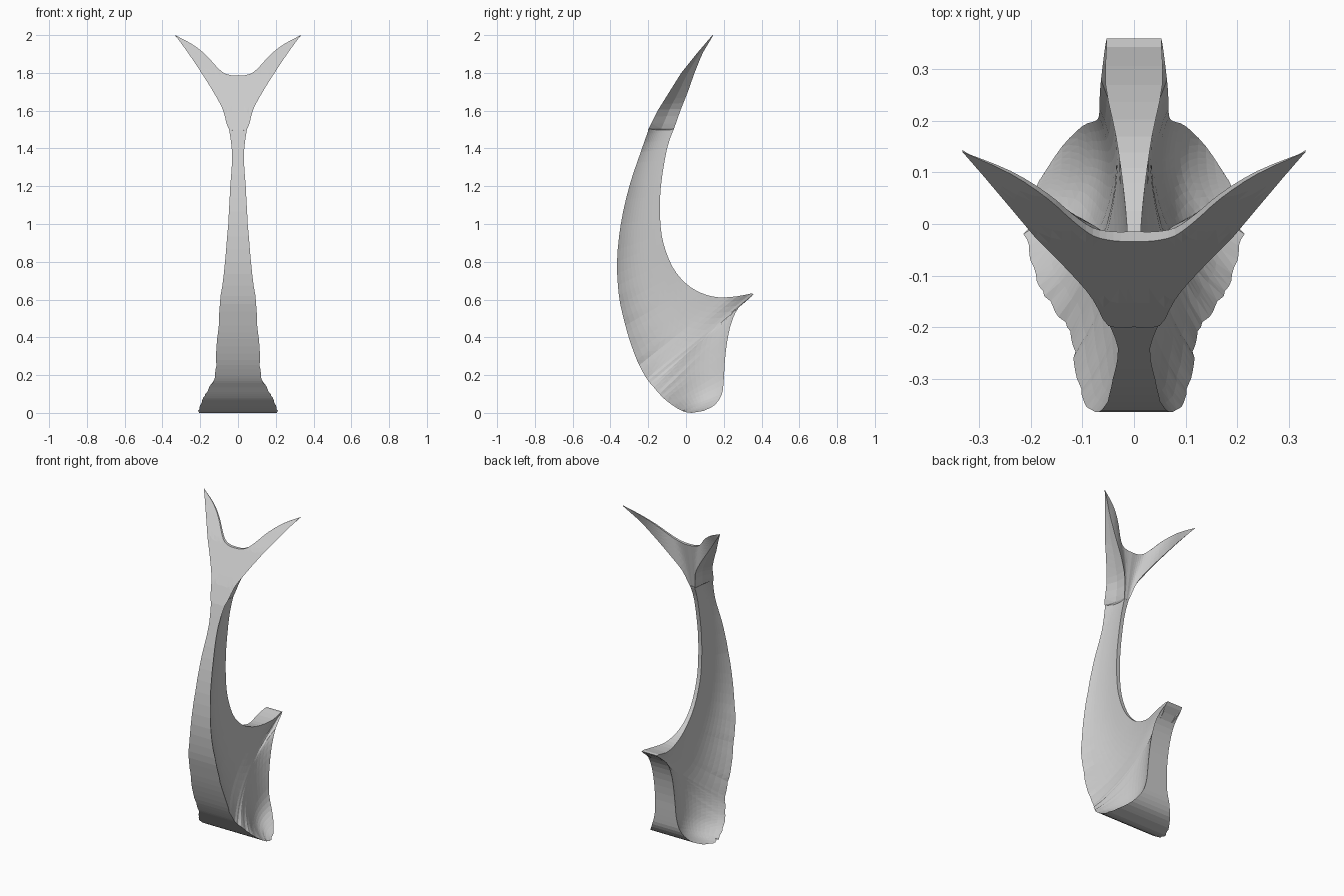
import bpy, bmesh, random
from mathutils import Vector

if "Cube" in bpy.data.objects:
    bpy.data.objects.remove(bpy.data.objects["Cube"])

random.seed(4)


def lerp_table(table, x):
    for (x0, y0), (x1, y1) in zip(table, table[1:]):
        if x <= x1:
            return y0 + (y1 - y0) * (x - x0) / (x1 - x0)
    return table[-1][1]


def catmull(pts, steps):
    out = []
    p = [Vector(a) for a in pts]
    for i in range(len(p) - 1):
        a, b, c, d = p[max(i - 1, 0)], p[i], p[i + 1], p[min(i + 2, len(p) - 1)]
        for k in range(steps):
            t = k / steps
            out.append(0.5 * (2 * b + (c - a) * t + (2 * a - 5 * b + 4 * c - d) * t ** 2
                              + (3 * b - a - 3 * c + d) * t ** 3))
    return out + [p[-1]]


def finish(name, bm):
    bmesh.ops.remove_doubles(bm, verts=bm.verts, dist=0.0005)
    bmesh.ops.triangulate(bm, faces=bm.faces)
    bmesh.ops.recalc_face_normals(bm, faces=bm.faces)
    mesh = bpy.data.meshes.new(name)
    bm.to_mesh(mesh)
    bm.free()
    obj = bpy.data.objects.new(name, mesh)
    bpy.context.collection.objects.link(obj)
    return obj


# Curved body: front rim (y, z, half width), rear rim (y, z, half width), web half width
rows = [
    (-.194, 1.51, .05, -.062, 1.51, .015, .012),
    (-.24, 1.38, .032, -.10, 1.40, .012, .01),
    (-.30, 1.20, .04, -.133, 1.20, .012, .01),
    (-.345, 1.0, .052, -.137, 1.03, .012, .01),
    (-.365, .80, .07, -.12, .90, .012, .01),
    (-.355, .62, .09, -.07, .77, .012, .01),
    (-.33, .50, .10, .0, .685, .014, .011),
    (-.30, .39, .11, .08, .635, .022, .013),
    (-.26, .28, .115, .17, .612, .035, .016),
    (-.225, .21, .12, .27, .617, .055, .02),
    (-.20, .17, .13, .36, .63, .053, .022),
    (-.17, .135, .15, .28, .56, .064, .025),
    (-.14, .10, .17, .235, .46, .067, .03),
    (-.11, .07, .185, .21, .32, .068, .04),
    (-.07, .04, .20, .20, .18, .075, .055),
    (-.03, .015, .21, .19, .10, .10, .085),
    (.0, .004, .21, .15, .04, .14, .14),
    (.03, .0, .21, .09, .01, .18, .19),
]
N = 14
bm = bmesh.new()
loops = []
for fy, fz, fw, by, bz, bw, web in catmull(rows, 3):
    fw *= random.uniform(.97, 1.03)
    half = []
    for j in range(N + 1):
        v = j / N
        w = web + (fw - web) * (1 - v) ** 3.2 + (bw - web) * v ** 5
        half.append((w, fy + (by - fy) * v, max(0, fz + (bz - fz) * v)))
    loop = half + [(-w, y, z) for w, y, z in reversed(half)]
    loops.append([bm.verts.new(p) for p in loop])
for a, b in zip(loops, loops[1:]):
    for i in range(len(a)):
        k = (i + 1) % len(a)
        bm.faces.new((a[i], a[k], b[k], b[i]))
for end in (loops[0], loops[-1]):
    for j in range(N):
        bm.faces.new((end[j], end[j + 1], end[-2 - j], end[-1 - j]))
finish("curved_body", bm)

# Forked top: lower and upper edge curves (x, z) of the right half
front_y = [(1.5, -.20), (1.6, -.15), (1.8, -.025), (1.9, .055), (2.0, .14)]
rear_y = [(1.5, -.065), (1.6, -.03), (1.7, .01), (1.8, .045), (1.9, .085), (2.0, .145)]
front_low = [(0, 1.5), (.05, 1.505), (.08, 1.605), (.125, 1.69), (.19, 1.795), (.265, 1.907), (.333, 2.0)]
rear_low = [(0, 1.5), (.016, 1.505), (.045, 1.61), (.10, 1.70), (.175, 1.80), (.26, 1.91), (.333, 1.998)]
notch = [(0, 1.785), (.04, 1.788), (.08, 1.803), (.12, 1.84), (.17, 1.895), (.24, 1.95), (.333, 2.0)]
STEPS, ROWS = 3, 6
bm = bmesh.new()
front, rear, flank = [], [], []
for f, r, n in zip(catmull(front_low, STEPS), catmull(rear_low, STEPS), catmull(notch, STEPS)):
    thick = .02 * (1 - n.x / .34)
    y0, y1 = lerp_table(rear_y, r.y), lerp_table(front_y, n.y) + thick
    fcol, rcol = [], []
    for j in range(ROWS + 1):
        v = j / ROWS
        p, q = f.lerp(n, v), r.lerp(n, v)
        fcol.append(bm.verts.new((max(p.x, 0), lerp_table(front_y, p.y), p.y)))
        rcol.append(bm.verts.new((max(q.x, 0), y0 + (y1 - y0) * v, q.y)))
    front.append(fcol)
    rear.append(rcol)
    # hollow line between the front and rear rims
    mid = (fcol[0].co + rcol[0].co) / 2
    mid.x = r.x + (f.x - r.x) * .2
    flank.append([fcol[0], bm.verts.new(mid), rcol[0]])
for i in range(len(front) - 1):
    for g in (front, rear, flank):
        for j in range(len(g[i]) - 1):
            bm.faces.new((g[i][j], g[i + 1][j], g[i + 1][j + 1], g[i][j + 1]))
    bm.faces.new((front[i][-1], front[i + 1][-1], rear[i + 1][-1], rear[i][-1]))
fork = finish("forked_top", bm)
mirror = fork.modifiers.new("mirror", 'MIRROR')
mirror.use_clip = True
